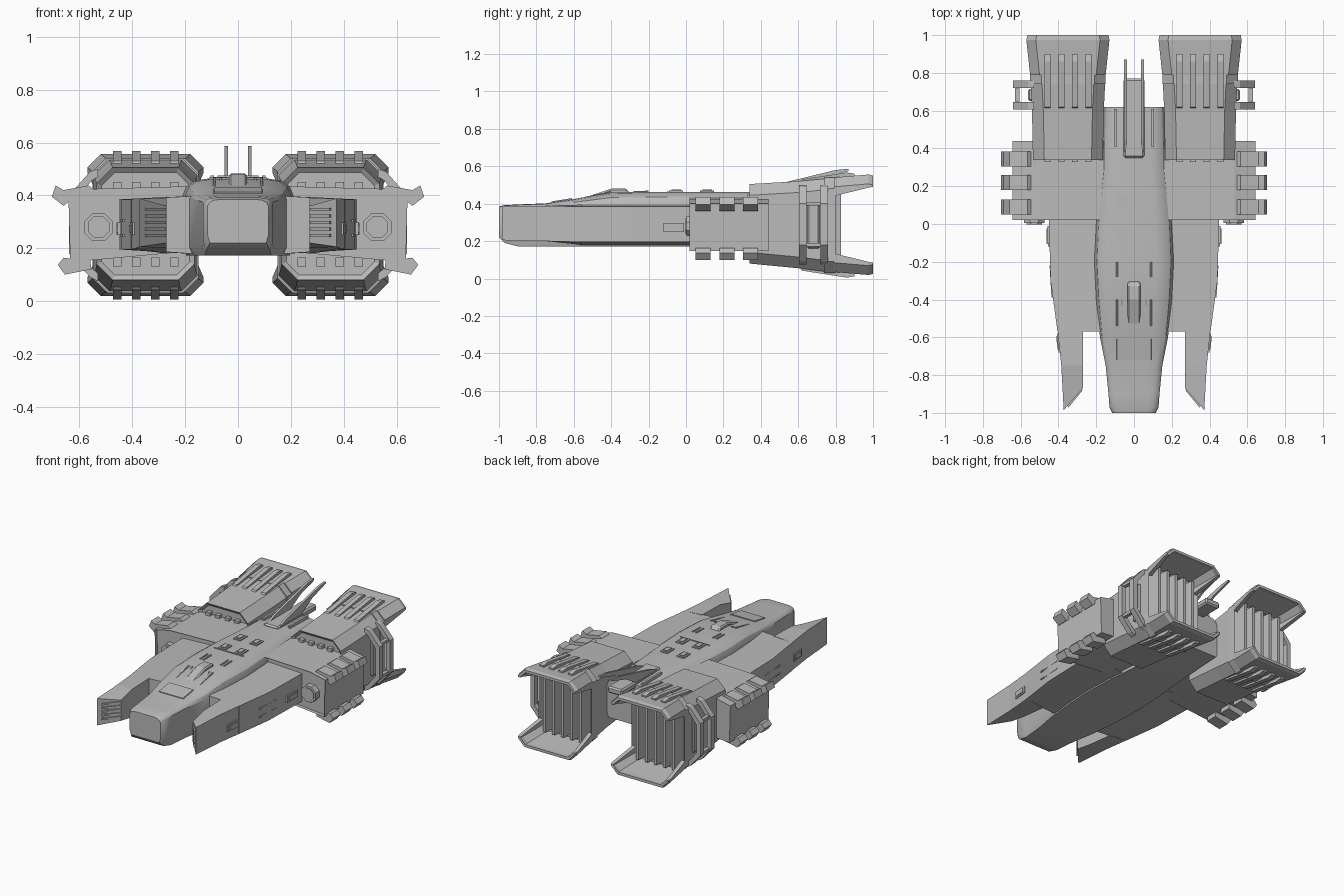
import bpy, bmesh, math

old = bpy.data.objects.get("Cube")
if old:
    bpy.data.objects.remove(old, do_unlink=True)

grey = bpy.data.materials.new("hull grey")
grey.use_nodes = True
grey.diffuse_color = (0.5, 0.5, 0.5, 1)
grey.node_tree.nodes["Principled BSDF"].inputs["Base Color"].default_value = (0.5, 0.5, 0.5, 1)


def finish(name, bm, mirror=True, smooth=False, bevel=0):
    bmesh.ops.recalc_face_normals(bm, faces=bm.faces)
    mesh = bpy.data.meshes.new(name)
    bm.to_mesh(mesh)
    bm.free()
    obj = bpy.data.objects.new(name, mesh)
    bpy.context.collection.objects.link(obj)
    mesh.materials.append(grey)
    if bevel:
        mod = obj.modifiers.new("Bevel", "BEVEL")
        mod.width, mod.segments = bevel, 1
    if mirror:
        obj.modifiers.new("Mirror", "MIRROR")
    if smooth:
        bpy.ops.object.select_all(action="DESELECT")
        obj.select_set(True)
        bpy.context.view_layer.objects.active = obj
        bpy.ops.object.shade_smooth_by_angle(angle=math.radians(32))
    return obj


def skin(rings):
    """Capped skin through rings with equal point counts."""
    bm = bmesh.new()
    loops = [[bm.verts.new(p) for p in r] for r in rings]
    n = len(loops[0])
    for a, b in zip(loops, loops[1:]):
        for i in range(n):
            j = (i + 1) % n
            bm.faces.new((a[i], a[j], b[j], b[i]))
    bm.faces.new(loops[0][::-1])
    bm.faces.new(loops[-1])
    return bm


def loft(name, rings, **kw):
    return finish(name, skin(rings), **kw)


def prism(name, pts, axis, a, b, **kw):
    """Extrude a 2D profile along an axis; remaining axes keep xyz order."""
    def put(p, d):
        q = list(p)
        q.insert("xyz".index(axis), d)
        return q
    return loft(name, [[put(p, d) for p in pts] for d in (a, b)], **kw)


def box(name, x, y, z, **kw):
    return prism(name, [(x[0], z[0]), (x[1], z[0]), (x[1], z[1]), (x[0], z[1])], "y", *y, **kw)


def octo(y, x0, x1, z0, z1, c):
    """Rectangle with cut corners in the xz plane."""
    return [(x0 + c, y, z0), (x1 - c, y, z0), (x1, y, z0 + c), (x1, y, z1 - c),
            (x1 - c, y, z1), (x0 + c, y, z1), (x0, y, z1 - c), (x0, y, z0 + c)]


# Fuselage: y, half width, bottom, shoulder height, top
stations = [(-1, .115, .22, .36, .385), (-.97, .13, .19, .37, .392), (-.9, .135, .172, .375, .396),
            (-.75, .15, .172, .38, .402), (-.6, .18, .172, .385, .425), (-.4, .2, .172, .4, .46),
            (-.2, .21, .172, .4, .463), (0, .2, .172, .4, .463), (.3, .17, .172, .4, .463),
            (.62, .16, .18, .4, .455)]
rings = []
for y, w, b, s, t in stations:
    half = [(w * .93, b), (w, b + .03), (w, s), (w * .93, s + (t - s) * .55), (w * .78, s + (t - s) * .88), (w * .55, t)]
    rings.append([(x, y, z) for x, z in half] + [(-x, y, z) for x, z in half[::-1]])
loft("fuselage", rings, mirror=False, smooth=True)

# Canopy, windscreen and roof details
prism("canopy_ridge", [(-.58, .42), (-.4, .48), (-.32, .482), (-.3, .455)], "x", -.035, .035, mirror=False, bevel=.008)
loft("windscreen", [[(-.095, y, z - .01), (.095, y, z - .01), (.09, y, z + .006), (-.09, y, z + .006)]
                    for y, z in ((-.72, .406), (-.61, .424))], mirror=False)
for y in (-.09, .075):
    box("roof_hatch", (.035, .088), (y, y + .075), (.45, .47))
    box("roof_hatch_lid", (.046, .077), (y + .012, y + .063), (.46, .476))
box("roof_seam", (-.11, .11), (-.1, -.094), (.45, .468), mirror=False)
for x, y0, y1 in ((.06, -.28, -.2), (.085, -.28, -.2), (.06, -.47, -.4), (.085, -.54, -.4)):
    z0, z1 = (.425, .455) if y0 < -.3 else (.455, .458)
    loft("roof_strip", [octo(y0, x, x + .01, z0, z0 + .012, .002), octo(y1, x, x + .01, z1, z1 + .012, .002)])

# Tail deck, twin tail blades and side rails
box("tail_deck", (-.055, .055), (.35, .77), (.43, .475), mirror=False, bevel=.01)
prism("tail_blade", [(.36, .46), (.45, .495), (.8, .58), (.87, .587), (.87, .575), (.72, .53), (.6, .46)], "x", .037, .052)
box("tail_rail", (.09, .105), (.41, .61), (.44, .475))

# Wing roots and forward prongs
def wing_ring(xi, yi, xo, yo, zi=(.175, .4), zo=(.195, .385)):
    return [(xi, yi, zi[0]), (xo, yo, zo[0]), (xo, yo, zo[1]), (xi, yi, zi[1])]

loft("wing_root", [wing_ring(.12, y, x, y) for y, x in ((.1, .45), (0, .45), (-.3, .442), (-.57, .405))])
loft("wing_prong", [wing_ring(.27, -.56, .405, -.56, (.18, .395)), wing_ring(.27, -.75, .385, -.75, (.2, .39), (.2, .388)),
                    wing_ring(.27, -.87, .372, -.985, (.22, .36), (.205, .388))])
for i in range(5):
    z = .242 + i * .025
    prism("prong_vent_slat", [(.28, -.874), (.355, -.96), (.347, -.972), (.272, -.88)], "z", z, z + .011)

# Wing side panels
for y0, y1, x0, x1 in ((-.68, -.58, .392, .402), (-.12, -.01, .449, .452)):
    prism("wing_side_panel", [(x0 - .02, y0), (x0 + .007, y0), (x1 + .007, y1), (x1 - .02, y1)], "z", .25, .297)
    prism("wing_side_panel_core", [(x0 - .02, y0 + .015), (x0 + .013, y0 + .015), (x1 + .01, y1 - .015), (x1 - .02, y1 - .015)], "z", .26, .287)
for z in (.245, .3):
    prism("wing_side_strip", [(.41, -.39), (.437, -.39), (.447, -.22), (.42, -.22)], "z", z, z + .008)

# Side pod with a recessed front panel
pod = skin([[(.16, y, .19), (.635, y, .147), (.642, y, .4), (.53, y, .425), (.16, y, .435)] for y in (.02, .44)])
front = min(pod.faces, key=lambda f: f.calc_center_median().y)
bmesh.ops.inset_region(pod, faces=[front], thickness=.018)
bmesh.ops.translate(pod, verts=front.verts, vec=(0, .025, 0))
finish("side_pod", pod)
for r, y in ((.058, .004), (.044, -.002)):
    prism("pod_sensor", [(.528 + r * math.cos((i + .5) * math.pi / 4), .28 + r * math.sin((i + .5) * math.pi / 4))
                         for i in range(8)], "y", y, .06)
upper = [(.535, .415), (.565, .437), (.66, .42), (.69, .437), (.705, .395), (.66, .36), (.63, .385)]
lower = [(.555, .12), (.56, .16), (.63, .16), (.66, .164), (.682, .137), (.655, .1)]
for y in (.05, .18, .305):
    prism("pod_upper_rib", upper, "y", y, y + .08)
    prism("pod_lower_rib", lower, "y", y, y + .08)

# Engine housing with recessed exhaust
engine = skin([octo(.34, .165, .535, .08, .505, .06), octo(.6, .16, .54, .055, .52, .06), octo(.8, .15, .55, .03, .54, .06)])
rear = max(engine.faces, key=lambda f: f.calc_center_median().y)
bmesh.ops.inset_region(engine, faces=[rear], thickness=.035)
bmesh.ops.translate(engine, verts=rear.verts, vec=(0, -.06, 0))
face = min(engine.faces, key=lambda f: f.calc_center_median().y)
bmesh.ops.inset_region(engine, faces=[face], thickness=.02)
bmesh.ops.translate(engine, verts=face.verts, vec=(0, .015, 0))
finish("engine_housing", engine)
for i in range(5):
    x = .215 + i * .0675
    prism("exhaust_bar", [(x - .018, .74), (x + .018, .74), (x + .01, .83), (x - .01, .83)], "z", .07, .5)

# Flared exhaust lips: open trays above and below
def lip_ring(y, e, d, top, t, flip):
    """Channel section: spread e, skirt depth d, outer height top, wall t."""
    cx, w, c = .35, .2 + e, .05
    out = [(-w, top - d), (-w, top - c), (-w + c, top), (w - c, top), (w, top - c), (w, top - d)]
    inn = [(w - t, top - d), (w - t, top - c - t * .4), (w - c - t * .4, top - t)]
    pts = out + inn + [(-x, z) for x, z in inn[::-1]]
    return [(cx + x, y, .575 - z if flip else z) for x, z in pts]

for name, flip in (("upper_exhaust_lip", False), ("lower_exhaust_lip", True)):
    loft(name, [lip_ring(.79, 0, .1, .54, .03, flip), lip_ring(.975, .02, .07, .556, .024, flip),
                lip_ring(1, .015, .06, .55, .018, flip)])

# Cooling ribs on the top and bottom of each engine, with front tabs
for x in (.242, .313, .385, .457):
    top = [(.6, .505), (.62, .53), (.86, .567), (.9, .56), (.9, .53)]
    prism("upper_cooling_rib", top, "x", x - .016, x + .016)
    prism("lower_cooling_rib", [(y, .572 - z) for y, z in top], "x", x - .016, x + .016)
    for z in (.13, .415):
        box("intake_tab", (x - .016, x + .016), (.328, .36), (z, z + .035))

# Outer handles beside each engine
arch = [(.53, .075), (.56, .09), (.64, .18), (.64, .4), (.56, .49), (.53, .5)]
inner = [(.53, .47), (.555, .455), (.61, .385), (.61, .195), (.555, .125), (.53, .105)]
for y in (.605, .72):
    prism("engine_handle", arch + inner, "y", y, y + .04)
for z in (.17, .39):
    box("handle_crossbar", (.605, .63), (.64, .73), (z, z + .02))
box("engine_side_plate", (.53, .56), (.65, .715), (.16, .41), bevel=.008)
